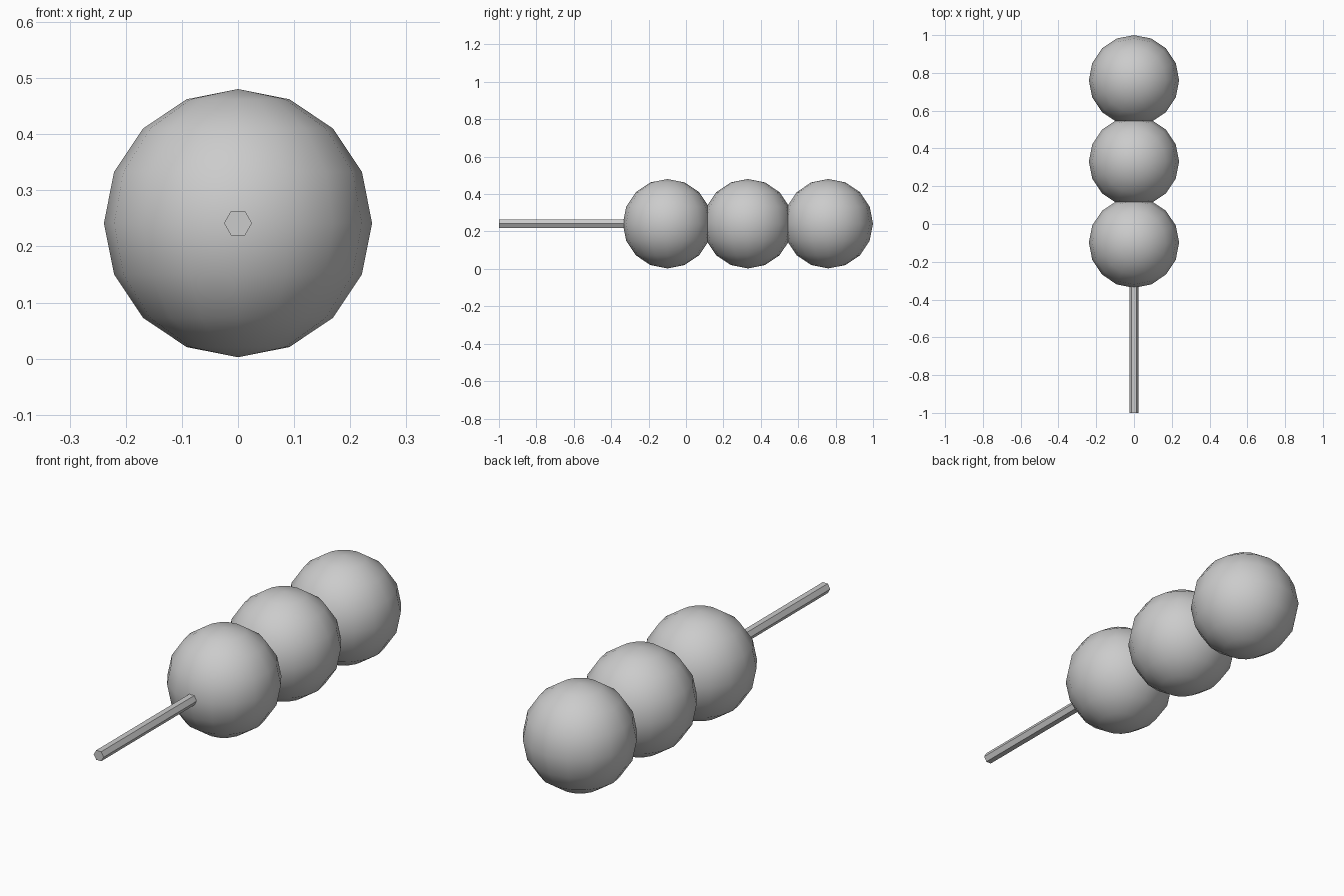
import bpy, math

if "Cube" in bpy.data.objects:
    bpy.data.objects.remove(bpy.data.objects["Cube"])

R = 0.239      # ball radius
CZ = 0.2415    # height of the skewer axis


def smooth(obj, name):
    obj.name = name
    bpy.ops.object.shade_smooth_by_angle(angle=math.radians(40))


# three low-poly balls, slightly overlapping along y
for i in range(3):
    bpy.ops.mesh.primitive_uv_sphere_add(
        segments=16, ring_count=8, radius=R, location=(0, 1 - R - 0.43 * i, CZ))
    ball = bpy.context.object
    ball.name = f"dumpling_{i + 1}"
    bpy.ops.object.shade_smooth()

# six-sided stick from the front end into the last ball
y0, y1 = -1.0, 0.76
bpy.ops.mesh.primitive_cylinder_add(
    vertices=6, radius=0.025, depth=y1 - y0,
    location=(0, (y0 + y1) / 2, CZ), rotation=(math.pi / 2, 0, 0))
stick = bpy.context.object
# turn the hexagon so its corners point sideways
stick.rotation_euler = (math.pi / 2, math.radians(30), 0)
bpy.ops.object.transform_apply(location=False, rotation=True, scale=False)
smooth(stick, "stick")
bpy.ops.object.shade_smooth_by_angle(angle=math.radians(65))
